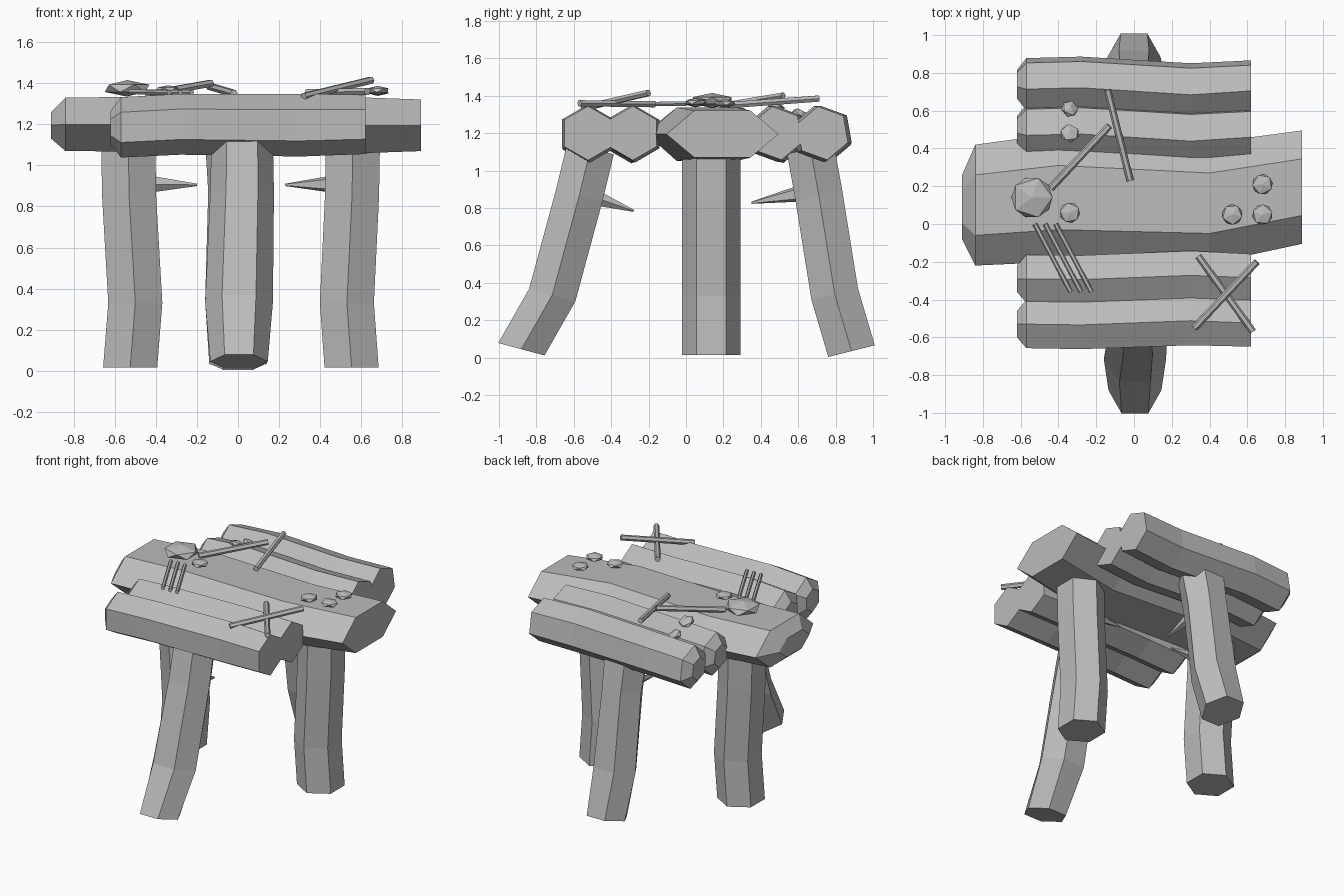
import bpy, bmesh, math
from mathutils import Vector

if "Cube" in bpy.data.objects:
    bpy.data.objects.remove(bpy.data.objects["Cube"])

mat = bpy.data.materials.new("plain grey")
mat.diffuse_color = (0.5, 0.5, 0.5, 1)
mat.use_nodes = True
mat.node_tree.nodes["Principled BSDF"].inputs["Base Color"].default_value = mat.diffuse_color


def finish(bm, name):
    bmesh.ops.recalc_face_normals(bm, faces=bm.faces)
    me = bpy.data.meshes.new(name)
    bm.to_mesh(me)
    bm.free()
    me.materials.append(mat)
    ob = bpy.data.objects.new(name, me)
    bpy.context.collection.objects.link(ob)
    return ob


def loft(name, rings, u, v, sides=6, turn=0.0):
    """Skin rings of (centre, radius along u, radius along v)."""
    bm = bmesh.new()
    u, v = Vector(u), Vector(v)
    loops = []
    for c, ru, rv in rings:
        loop = []
        for i in range(sides):
            a = turn + 2 * math.pi * i / sides
            loop.append(bm.verts.new(Vector(c) + u * ru * math.cos(a) + v * rv * math.sin(a)))
        loops.append(loop)
    for a, b in zip(loops, loops[1:]):
        for i in range(sides):
            j = (i + 1) % sides
            bm.faces.new((a[i], a[j], b[j], b[i]))
    bm.faces.new(loops[0])
    bm.faces.new(loops[-1])
    return finish(bm, name)


def rod(name, p, q, r1, r2, sides=6):
    p, q = Vector(p), Vector(q)
    d = (q - p).normalized()
    u = d.cross(Vector((0, 0, 1))).normalized()
    return loft(name, [(p, r1, r1), (q, r2, r2)], u, d.cross(u), sides)


Y, Z = (0, 1, 0), (0, 0, 1)

# wide centre slab, chamfered on its left end
loft("centre_slab", [((-0.91, 0.09, 1.195), 0.17, 0.075),
                     ((-0.84, 0.10, 1.20), 0.32, 0.15),
                     ((-0.40, 0.14, 1.20), 0.34, 0.155),
                     ((0.40, 0.11, 1.195), 0.32, 0.165),
                     ((0.89, 0.195, 1.195), 0.30, 0.145)], Y, Z)

# narrow logs on either side of the slab
for name, y, turn in (("front_log_outer", -0.53, 0), ("front_log_inner", -0.29, 0),
                      ("back_log_inner", 0.495, 10), ("back_log_outer", 0.74, 10)):
    k = 1 if y > 0 else -0.6
    rings = [((-0.62, y, 1.185), 0.08, 0.08), ((-0.57, y, 1.185), 0.147, 0.147),
             ((-0.28, y + 0.007 * k, 1.2), 0.148, 0.148),
             ((0.30, y - 0.03 * k, 1.195), 0.15, 0.152),
             ((0.62, y - 0.01 * k, 1.2), 0.145, 0.145)]
    loft(name, rings, Y, Z, turn=math.radians(30 + turn))

# upright side legs, slightly kinked, with inward thorns
for name, xs, tip in (("left", (-0.525, -0.50, -0.53, -0.535), -0.20),
                      ("right", (0.553, 0.53, 0.555, 0.56), 0.23)):
    zs = (0.015, 0.33, 0.85, 1.14)
    loft(name + "_leg", [((x, 0.135, z), 0.157, 0.152) for x, z in zip(xs, zs)], Y, (1, 0, 0))
    rod(name + "_thorn", (xs[2], 0.135, 0.91), (tip, 0.135, 0.905), 0.06, 0.006, 5)

# splayed front and back legs with inward thorns
front = [((0.005, -0.88, 0.045), 0.14), ((0.005, -0.715, 0.335), 0.165),
         ((0.02, -0.57, 0.87), 0.155), ((0.02, -0.51, 1.12), 0.15)]
back = [((0.0, 0.885, 0.035), 0.14), ((0.0, 0.795, 0.34), 0.16),
        ((0.0, 0.71, 0.87), 0.145), ((0.0, 0.665, 1.12), 0.16)]
for name, pts, tilt in (("front_leg", front, -15), ("back_leg", back, 14)):
    t = math.radians(tilt)
    loft(name, [(c, r, 0.148) for c, r in pts], (1, 0, 0), (0, math.cos(t), math.sin(t)))
rod("front_thorn", (0.01, -0.60, 0.895), (0.01, -0.28, 0.785), 0.065, 0.006, 5)
rod("back_thorn", (0.0, 0.70, 0.895), (0.0, 0.35, 0.828), 0.06, 0.006, 5)

# flattened stones: x, y, z, radius, half height, tilt
stones = [(-0.54, 0.14, 1.375, 0.122, 0.04, 0), (-0.34, 0.06, 1.37, 0.06, 0.02, 0),
          (0.52, 0.05, 1.36, 0.06, 0.022, 0), (0.68, 0.05, 1.365, 0.06, 0.022, 0),
          (0.68, 0.21, 1.36, 0.06, 0.022, 0), (-0.34, 0.61, 1.30, 0.05, 0.025, 35),
          (-0.34, 0.48, 1.345, 0.055, 0.025, 25)]
for n, (x, y, z, r, h, tilt) in enumerate(stones):
    bm = bmesh.new()
    bmesh.ops.create_icosphere(bm, subdivisions=1, radius=1)
    ob = finish(bm, f"stone_{n + 1}")
    ob.location = (x, y, z)
    ob.scale = (r, r, h)
    ob.rotation_euler = (math.radians(tilt), 0, n * 0.5)

# loose sticks
sticks = [((-0.44, 0.19, 1.345), (-0.13, 0.52, 1.40)), ((-0.02, 0.23, 1.35), (-0.14, 0.71, 1.385)),
          ((0.34, -0.17, 1.355), (0.63, -0.57, 1.36)), ((0.32, -0.55, 1.335), (0.65, -0.20, 1.415))]
for n, (p, q) in enumerate(sticks):
    rod(f"stick_{n + 1}", p, q, 0.019, 0.019)

# three thin parallel twigs
for n in range(3):
    x = -0.525 + 0.055 * n
    rod(f"twig_{n + 1}", (x, 0, 1.358), (x + 0.19, -0.36, 1.355), 0.013, 0.013)
